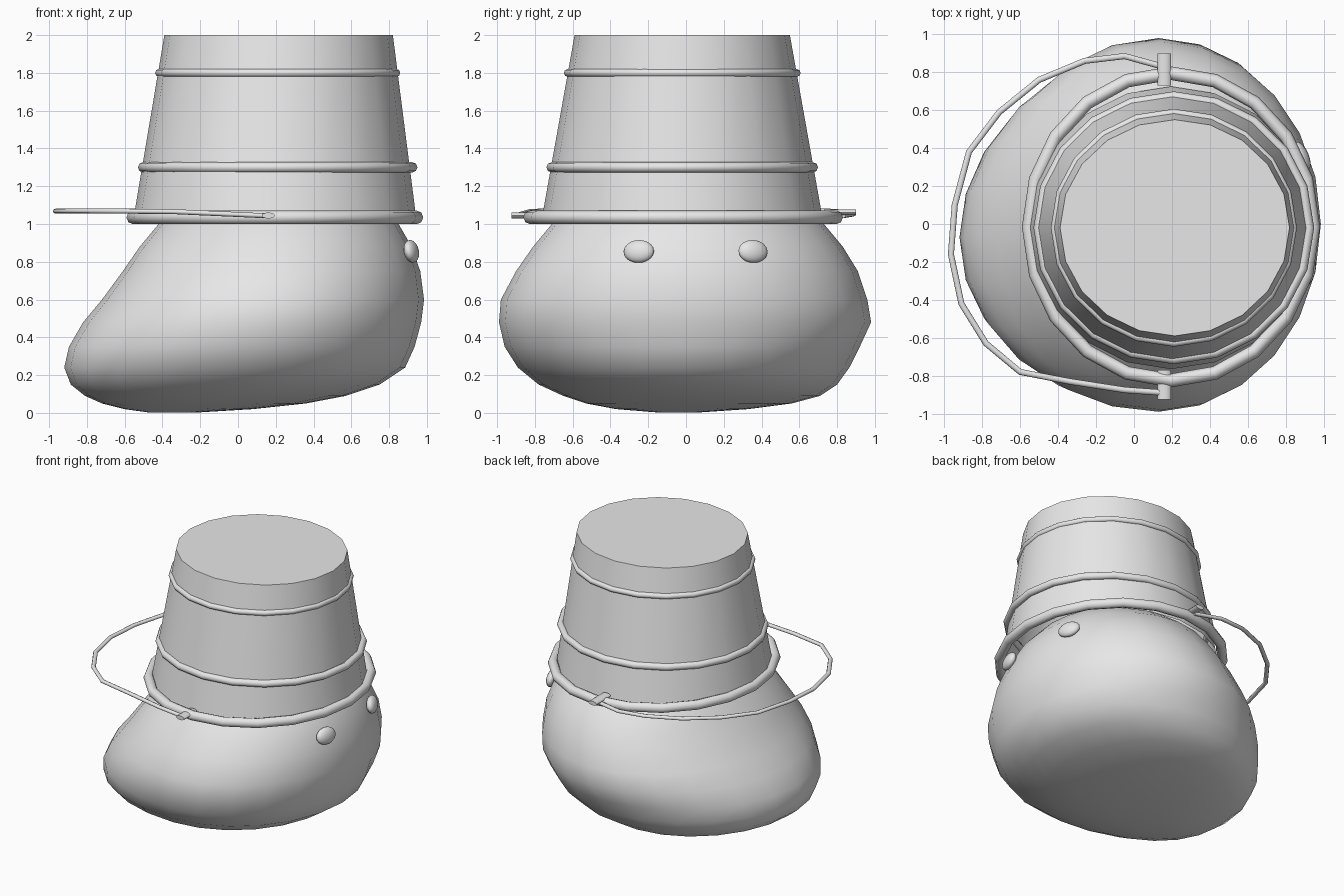
import bpy, bmesh, math
from mathutils import Matrix

if "Cube" in bpy.data.objects:
    bpy.data.objects.remove(bpy.data.objects["Cube"])

grey = bpy.data.materials.new("plain_grey")
grey.diffuse_color = (0.8, 0.8, 0.8, 1)
grey.use_nodes = True
grey.node_tree.nodes["Principled BSDF"].inputs["Base Color"].default_value = grey.diffuse_color


def finish(name, bm, angle=40):
    bmesh.ops.recalc_face_normals(bm, faces=bm.faces)
    me = bpy.data.meshes.new(name)
    bm.to_mesh(me)
    bm.free()
    me.materials.append(grey)
    ob = bpy.data.objects.new(name, me)
    bpy.context.collection.objects.link(ob)
    bpy.ops.object.select_all(action='DESELECT')
    ob.select_set(True)
    bpy.context.view_layer.objects.active = ob
    bpy.ops.object.shade_smooth_by_angle(angle=math.radians(angle))
    return ob


def loft(name, sections, closed=False, caps=(True, True), angle=40):
    """Join equal-length loops of points with quads."""
    bm = bmesh.new()
    rows = [[bm.verts.new(p) for p in s] for s in sections]
    n = len(rows[0])
    pairs = list(zip(rows, rows[1:])) + ([(rows[-1], rows[0])] if closed else [])
    for a, b in pairs:
        for i in range(n):
            j = (i + 1) % n
            bm.faces.new((a[i], a[j], b[j], b[i]))
    if not closed:
        if caps[0]:
            bm.faces.new(rows[0])
        if caps[1]:
            bm.faces.new(rows[-1])
    return finish(name, bm, angle)


def ellipse(cx, cy, rx, ry, z, n=20):
    return [(cx + rx * math.cos(t), cy + ry * math.sin(t), z)
            for t in (2 * math.pi * i / n for i in range(n))]


def hoop(name, cx, cy, rx, ry, z, r):
    secs = []
    for i in range(8):
        t = 2 * math.pi * i / 8
        d = r * math.cos(t)
        secs.append(ellipse(cx, cy, rx + d, ry + d, z + r * math.sin(t)))
    loft(name, secs, closed=True, angle=60)


# Rounded body: z, x min, x max, x of widest point, y min, y max
levels = [
    (0.003, -0.48, -0.20, -0.35, -0.16, 0.08),
    (0.02, -0.60, 0.08, -0.25, -0.37, 0.33),
    (0.05, -0.72, 0.36, -0.16, -0.53, 0.56),
    (0.09, -0.81, 0.57, -0.08, -0.65, 0.71),
    (0.15, -0.885, 0.75, 0.0, -0.78, 0.80),
    (0.24, -0.92, 0.885, 0.05, -0.89, 0.865),
    (0.35, -0.895, 0.935, 0.09, -0.96, 0.92),
    (0.48, -0.82, 0.97, 0.13, -0.99, 0.98),
    (0.60, -0.72, 0.985, 0.15, -0.98, 0.96),
    (0.75, -0.61, 0.965, 0.18, -0.90, 0.91),
    (0.88, -0.52, 0.92, 0.20, -0.81, 0.83),
    (1.00, -0.42, 0.85, 0.21, -0.71, 0.73),
    (1.12, -0.30, 0.74, 0.21, -0.57, 0.57),
    (1.24, -0.10, 0.54, 0.21, -0.36, 0.34),
    (1.28, 0.10, 0.34, 0.21, -0.15, 0.13),
]
secs = []
for z, x0, x1, xc, y0, y1 in levels:
    ring = []
    for i in range(24):
        t = 2 * math.pi * i / 24
        c, s = math.cos(t), math.sin(t)
        x = xc + c * ((x1 - xc) if c > 0 else (xc - x0))
        y = s * (y1 if s > 0 else -y0)
        if c < 0 and z < 1:
            y += 0.07 * c * abs(c)      # snout leans slightly to the front
        ring.append((x, y, z))
    secs.append(ring)
loft("body", secs, angle=80)

# Upturned bucket, its two hoops and the rim
loft("bucket", [ellipse(0.195, -0.02, 0.75, 0.745, 1.02),
                ellipse(0.215, -0.02, 0.605, 0.57, 2.0)], caps=(False, True))
hoop("lower_hoop", 0.21, -0.02, 0.713, 0.692, 1.30, 0.027)
hoop("upper_hoop", 0.21, -0.02, 0.628, 0.606, 1.80, 0.021)
hoop("bucket_rim", 0.195, -0.015, 0.75, 0.81, 1.035, 0.036)

# Wire handle swept along a bent path
path = [(0.16, -0.89), (-0.05, -0.875), (-0.34, -0.83), (-0.60, -0.78),
        (-0.78, -0.63), (-0.91, -0.42), (-0.965, -0.16), (-0.945, 0.1),
        (-0.87, 0.38), (-0.71, 0.59), (-0.50, 0.76), (-0.26, 0.86),
        (-0.05, 0.885), (0.15, 0.83)]
secs = []
for i, (x, y) in enumerate(path):
    a, b = path[max(i - 1, 0)], path[min(i + 1, len(path) - 1)]
    dx, dy = b[0] - a[0], b[1] - a[1]
    l = math.hypot(dx, dy)
    z = 1.068 - 0.025 * max(0, min(1, (x + 0.4) / 0.56))
    ring = []
    for k in range(8):
        t = 2 * math.pi * k / 8
        d = 0.016 * math.cos(t)
        ring.append((x - dy / l * d, y + dx / l * d, z + 0.013 * math.sin(t)))
    secs.append(ring)
loft("handle", secs, angle=60)

# Short pins joining the handle to the rim
for name, y0, y1, z in (("front_pin", -0.925, -0.77, 1.045),
                        ("back_pin", 0.73, 0.90, 1.062)):
    loft(name, [[(0.16 + 0.035 * math.cos(k * math.pi / 5), y,
                  z + 0.016 * math.sin(k * math.pi / 5)) for k in range(10)]
                for y in (y0, y1)])

# Oval eyes on the right side
for name, x, y, turn in (("front_eye", 0.918, -0.25, -14), ("back_eye", 0.885, 0.355, 22)):
    bm = bmesh.new()
    bmesh.ops.create_uvsphere(
        bm, u_segments=16, v_segments=10, radius=1,
        matrix=Matrix.Translation((x, y, 0.855))
        @ Matrix.Rotation(math.radians(turn), 4, 'Z')
        @ Matrix.Rotation(math.radians(-12), 4, 'Y')
        @ Matrix.Diagonal((0.036, 0.083, 0.061, 1)))
    finish(name, bm, 80)
